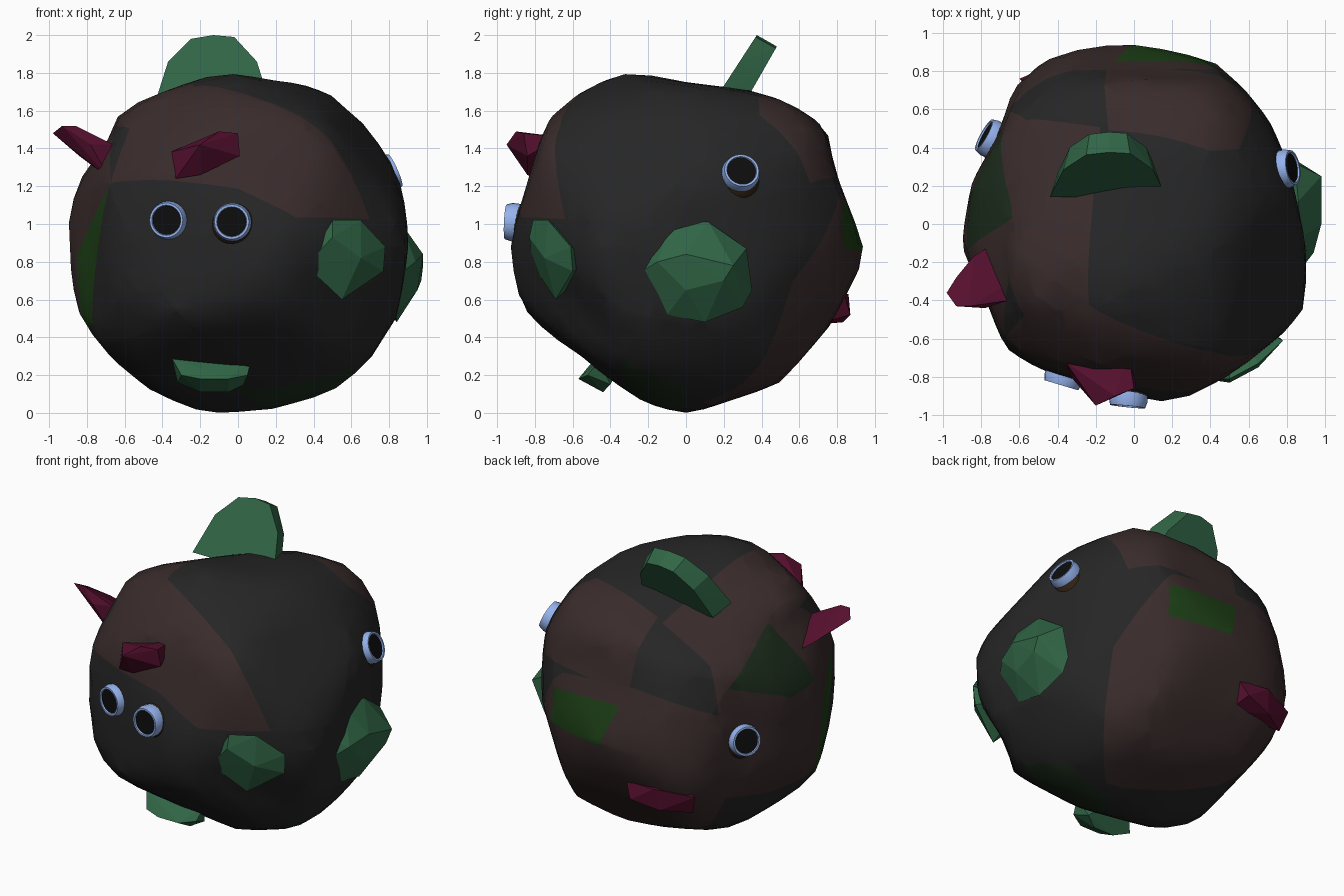
import bpy, bmesh, math
from mathutils import Vector

if "Cube" in bpy.data.objects:
    bpy.data.objects.remove(bpy.data.objects["Cube"])

def material(name, rgb):
    m = bpy.data.materials.new(name)
    m.diffuse_color = (*rgb, 1)
    m.use_nodes = True
    m.node_tree.nodes["Principled BSDF"].inputs["Base Color"].default_value = m.diffuse_color
    return m

STONE = material("dark_stone", (.019, .019, .019))
BROWN = material("brown_patch", (.041, .024, .024))
MOSS = material("moss_patch", (.012, .05, .008))
DARKMOSS = material("dark_moss", (.012, .026, .012))
GREEN = material("fin_green", (.03, .13, .06))
CRIMSON = material("crimson", (.095, .005, .028))
SOCKET = material("socket_brown", (.032, .017, .007))
RIM = material("pale_blue", (.3, .45, .85))
BLACK = material("black", (.004, .004, .004))

def finish(name, bm, mats, smooth=None):
    bmesh.ops.recalc_face_normals(bm, faces=bm.faces)
    me = bpy.data.meshes.new(name)
    bm.to_mesh(me)
    bm.free()
    ob = bpy.data.objects.new(name, me)
    bpy.context.collection.objects.link(ob)
    for m in mats:
        me.materials.append(m)
    if smooth:
        bpy.ops.object.select_all(action='DESELECT')
        ob.select_set(True)
        bpy.context.view_layer.objects.active = ob
        bpy.ops.object.shade_smooth_by_angle(angle=math.radians(smooth))
    return ob

# Body: boulder carved from outlines: (azimuth, elevation) of the view and its outline
C = Vector((0, 0, .88))
FRONT = [(-.07, 1.81), (-.36, 1.71), (-.64, 1.61), (-.67, 1.45), (-.84, 1.22), (-.9, 1.03), (-.88, .8), (-.84, .42),
         (-.65, .25), (-.45, .12), (-.17, 0), (.2, .03), (.54, .13), (.7, .27), (.74, .39), (.83, .44), (.9, .9),
         (.86, 1.25), (.75, 1.53), (.5, 1.72), (.13, 1.76)]
SIDE = [(-.33, 1.81), (-.52, 1.74), (-.74, 1.56), (-.82, 1.25), (-.94, .85), (-.85, .5), (-.52, .29),
        (-.33, .09), (0, 0), (.1, .03), (.49, .16), (.75, .46), (.95, .84), (.77, 1.3),
        (.75, 1.53), (.6, 1.64), (.35, 1.7), (0, 1.74)]
TOP = [(-.4, .89), (-.62, .77), (-.69, .48), (-.84, .22), (-.9, -.12), (-.76, -.4), (-.67, -.66),
       (-.42, -.78), (-.05, -.88), (.21, -.94), (.53, -.77), (.9, -.48), (.93, -.36), (.87, 0), (.8, .3),
       (.68, .6), (.43, .84), (-.03, .95)]
FRONT_RIGHT = [(-.67, 1.53), (-.94, 1.03), (-.91, .46), (-.7, .21), (-.08, -.06), (.36, -.05), (.56, .08),
               (.81, .34), (.89, .62), (.89, 1.1), (.85, 1.37), (.71, 1.58), (.31, 1.65), (-.02, 1.62), (-.46, 1.56)]
BACK_LEFT = [(.31, 1.75), (0, 1.74), (-.48, 1.65), (-.67, 1.47), (-.88, 1.17), (-.88, .74), (-.7, .13),
             (-.33, -.02), (.27, -.07), (.82, .26), (.91, .79), (.93, 1.16), (.74, 1.4), (.48, 1.69)]
BACK_RIGHT = [(.02, 1.8), (-.42, 1.6), (-.99, .99), (-.96, .7), (-.77, .42), (-.74, .25), (-.34, .04),
              (.13, -.09), (.36, -.07), (.83, .42), (.96, .63), (.87, 1.09), (.8, 1.3), (.54, 1.56)]
VIEWS = [(0, 0, FRONT), (90, 0, SIDE), (0, 90, TOP), (35, 25, FRONT_RIGHT), (215, 25, BACK_LEFT), (140, -30, BACK_RIGHT)]

def gauge(poly, a, b):
    for p, q in zip(poly, poly[1:] + poly[:1]):
        d = p[0] * q[1] - p[1] * q[0]
        s, t = (a * q[1] - b * q[0]) / d, (p[0] * b - p[1] * a) / d
        if s >= -1e-6 and t >= -1e-6:
            return s + t
    return 0

cones = []
for az, el, poly in VIEWS:
    a, e = math.radians(az), math.radians(el)
    right = Vector((math.cos(a), math.sin(a), 0))
    up = Vector((-math.sin(a) * math.sin(e), math.cos(a) * math.sin(e), math.cos(e)))
    cones.append((right, up, [(p, q - C.dot(up)) for p, q in poly]))

bm = bmesh.new()
bmesh.ops.create_icosphere(bm, subdivisions=4, radius=1)
for v in bm.verts:
    gs = [gauge(poly, v.co.dot(r), v.co.dot(u)) for r, u, poly in cones]
    g = .3 * math.sqrt(sum(k * k for k in gs[:3]) / 2) + .7 * max(gs)
    v.co = C + v.co * 1.012 / max(g, max(gs))
bmesh.ops.smooth_vert(bm, verts=bm.verts, factor=.3, use_axis_x=True, use_axis_y=True, use_axis_z=True)

# Colour patches: cut the skin along cones through each convex outline
def patch(slot, pts):
    dirs = [(Vector(p) - C).normalized() for p in pts]
    mid = sum(dirs, Vector())
    planes = []
    def inside():
        out = []
        for f in bm.faces:
            c = f.calc_center_median() - C
            if c.dot(mid) > 0 and all(c.dot(n) > 0 for n in planes):
                out.append(f)
        return out
    for a, b in zip(dirs, dirs[1:] + dirs[:1]):
        n = a.cross(b).normalized()
        if n.dot(mid) < 0:
            n.negate()
        fs = inside()
        es = {e for f in fs for e in f.edges}
        vs = {v for f in fs for v in f.verts}
        bmesh.ops.bisect_plane(bm, geom=fs + list(es) + list(vs), dist=1e-4, plane_co=C, plane_no=n)
        planes.append(n)
    for f in inside():
        f.material_index = slot

patch(1, [(-.68, -.6, 1.22), (0, -.83, 1.18), (.4, -.65, 1.5), (-.25, -.45, 1.78), (-.66, -.55, 1.6)])
patch(1, [(0, -.83, 1.18), (.3, -.85, 1.03), (.72, -.66, 1.03), (.4, -.65, 1.5)])
patch(1, [(-.66, -.55, 1.6), (-.25, -.45, 1.78), (-.2, .57, 1.66), (-.62, .6, 1.45), (-.7, 0, 1.45)])
patch(1, [(-.15, .55, 1.68), (.4, .38, 1.67), (.57, .4, 1.6), (.62, .68, 1.23), (-.15, .88, 1.22)])
patch(1, [(.62, .68, 1.25), (.68, .6, .68), (.72, .2, .28), (.3, .1, .03), (-.4, .4, .1),
          (-.7, .55, .5), (-.7, .6, 1.2), (-.15, .88, 1.28)])
patch(1, [(-.68, -.6, 1.22), (-.66, -.3, 1.5), (-.62, .6, 1.45), (-.7, .55, .5), (-.8, .1, .35), (-.84, -.2, .42)])
patch(2, [(-.7, -.6, 1.2), (-.87, -.25, .85), (-.84, -.2, .42), (-.82, -.35, .45)])
patch(3, [(-.62, .03, 1.5), (-.66, .5, 1.25), (-.87, .1, 1.1), (-.86, -.14, 1.12)])
patch(2, [(-.1, .85, 1.12), (.4, .82, 1.1), (.43, .84, .87), (0, .94, .85)])
patch(3, [(0, -.33, .1), (.65, -.33, .27), (.55, 0, .12), (.2, 0, .03)])
finish("boulder_body", bm, [STONE, BROWN, MOSS, DARKMOSS], 40)

# Fins and spikes: faceted hulls
def hull(name, pts, mat):
    bm = bmesh.new()
    for p in pts:
        bm.verts.new(p)
    r = bmesh.ops.convex_hull(bm, input=bm.verts)
    junk = {g for g in r["geom_interior"] + r["geom_unused"] if isinstance(g, bmesh.types.BMVert)}
    bmesh.ops.delete(bm, geom=list(junk), context='VERTS')
    return finish(name, bm, [mat])

arch = [(-.44, 1.64), (-.42, 1.7), (-.37, 1.86), (-.25, 1.98), (-.13, 2), (-.02, 1.99), (.1, 1.86), (.15, 1.7), (.16, 1.64)]
hull("top_fin", [(x, .18 + (z - 1.7) * .65, z) for x, z in arch]
     + [(-.14 + (x + .14) * .85, .31 + (z - 1.7) * .57, z - .06) for x, z in arch], GREEN)
hull("side_fin", [(.84, -.28, .72), (.84, -.22, .85), (.86, -.08, 1.01), (.86, .12, 1.01), (.84, .32, .87),
                  (.82, .35, .65), (.94, -.15, .8), (.98, 0, .84), (.98, .25, .78), (.97, .2, .7),
                  (.95, 0, .65), (.84, .1, .48), (.84, -.1, .52), (.82, .3, .56), (.65, .05, .75)], GREEN)
hull("front_fin", [(.36, -.81, .78), (.5, -.81, 1.02), (.65, -.73, 1.02), (.78, -.61, .88), (.77, -.6, .75),
                   (.55, -.69, .6), (.5, -.83, .93), (.65, -.75, .82), (.5, -.45, .8)], GREEN)
hull("lower_fin", [(-.35, -.48, .29), (.07, -.46, .28), (-.3, -.55, .2), (-.2, -.57, .18), (-.05, -.57, .18),
                   (.05, -.52, .2), (-.2, -.44, .11), (-.05, -.44, .11), (.03, -.4, .15),
                   (-.32, -.42, .16), (-.2, -.3, .35)], GREEN)
hull("left_spike", [(-.98, -.36, 1.48), (-.93, -.43, 1.52), (-.86, -.43, 1.52), (-.93, -.28, 1.44),
                    (-.84, -.17, 1.36), (-.66, -.4, 1.42), (-.78, -.44, 1.42), (-.68, -.07, 1.25),
                    (-.68, -.4, 1.24), (-.55, -.25, 1.32)], CRIMSON)
hull("front_spike", [(-.2, -.95, 1.42), (-.27, -.85, 1.4), (-.36, -.72, 1.38), (-.33, -.8, 1.24), (-.2, -.84, 1.26),
                     (.01, -.84, 1.36), (0, -.86, 1.48), (-.1, -.9, 1.49), (-.03, -.66, 1.46), (-.15, -.62, 1.4)], CRIMSON)
hull("back_spike", [(x + .14, y, z) for x, y, z in [
    (-.28, .84, .62), (-.33, .87, .52), (-.5, .86, .63), (-.52, .83, .48), (-.74, .76, .6),
    (-.7, .72, .47), (-.3, .7, .47), (-.4, .6, .65)]], CRIMSON)

# Eyes: brown ball, pale open ring, recessed black pupil
def eye(name, rim, facing):
    d = Vector(facing).normalized()
    rot = d.to_track_quat('Z', 'Y').to_matrix().to_4x4()
    rim = Vector(rim)
    bm = bmesh.new()
    bmesh.ops.create_uvsphere(bm, u_segments=24, v_segments=14, radius=.125)
    bm.transform(rot)
    bmesh.ops.translate(bm, verts=bm.verts, vec=rim - d * .1 - Vector((0, 0, .01)))
    finish(name + "_socket", bm, [SOCKET], 40)
    bm = bmesh.new()
    n = 24
    prof = [(.098, -.04), (.102, 0), (.092, .035), (.08, .035), (.077, .026)]
    rings = [[bm.verts.new((r * math.cos(math.tau * i / n), r * math.sin(math.tau * i / n), h))
              for i in range(n)] for r, h in prof]
    for a, b in zip(rings, rings[1:]):
        for i in range(n):
            j = (i + 1) % n
            bm.faces.new((a[i], a[j], b[j], b[i]))
    bm.faces.new(rings[0])
    bm.faces.new(rings[-1]).material_index = 1
    bm.transform(rot)
    bmesh.ops.translate(bm, verts=bm.verts, vec=rim)
    finish(name + "_ring", bm, [RIM, BLACK], 30)

eye("front_eye_a", (-.37, -.81, 1.02), (-.3, -1, 0))
eye("front_eye_b", (-.03, -.92, 1.01), (-.1, -1, .05))
eye("right_eye", (.8, .29, 1.27), (.9, .15, .4))
eye("left_eye", (-.755, .45, .91), (-.9, .5, .2))
